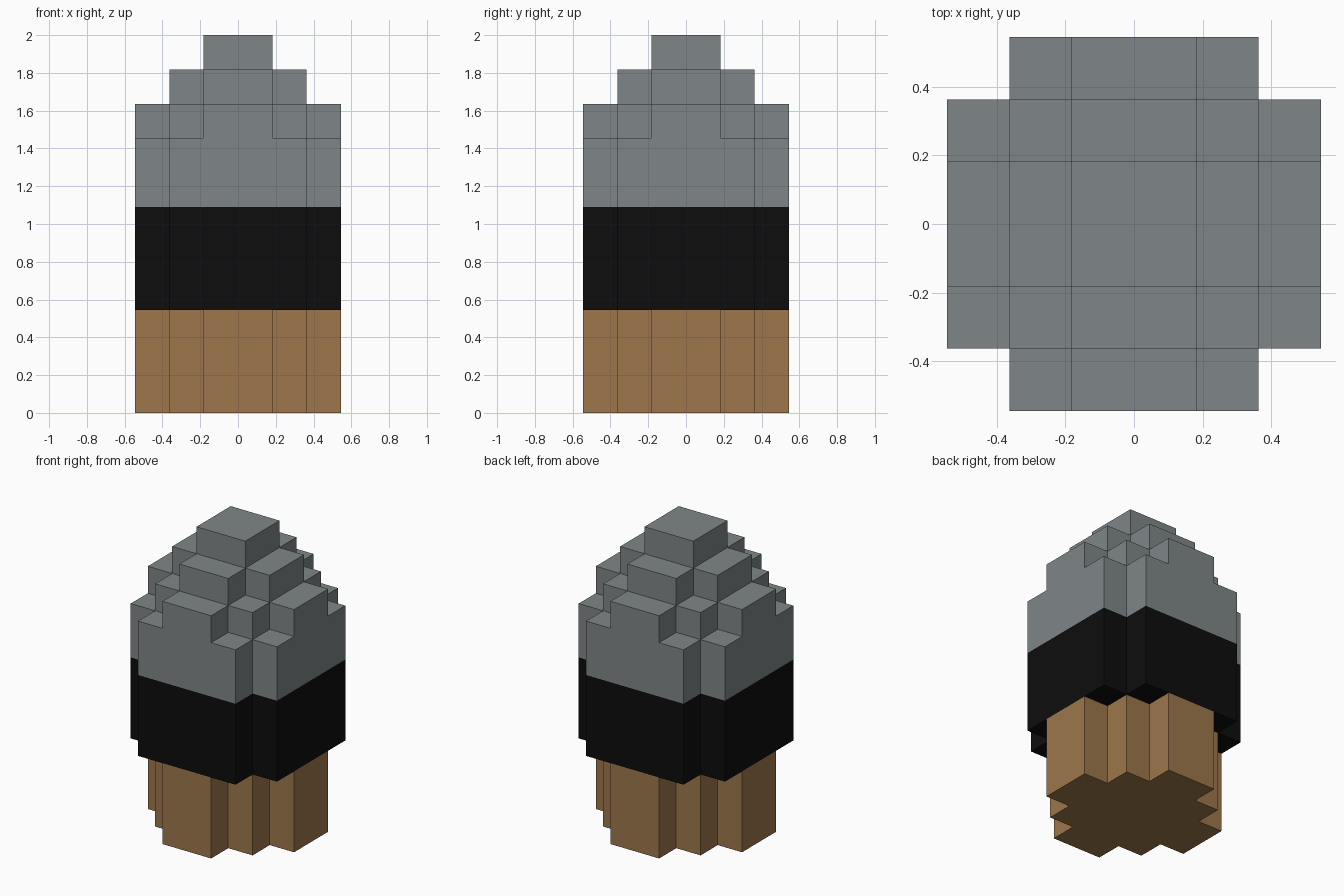
import bpy
import bmesh

if "Cube" in bpy.data.objects:
    bpy.data.objects.remove(bpy.data.objects["Cube"], do_unlink=True)

U = 2 / 11  # one block

# Quarter outlines in blocks, turned four times to close the shape
NOTCHED = [(3, 2), (2, 2), (2, 3)]
STEPPED = [(3, 1), (2, 1), (2, 2), (1, 2), (1, 3)]
CROSS = [(2, 1), (1, 1), (1, 2)]
SQUARE = [(1, 1)]


def make_material(name, color):
    mat = bpy.data.materials.new(name)
    mat.use_nodes = True
    mat.diffuse_color = (*color, 1)
    bsdf = next(n for n in mat.node_tree.nodes if n.type == "BSDF_PRINCIPLED")
    bsdf.inputs["Base Color"].default_value = (*color, 1)
    return mat


def full_outline(quarter):
    points, turn = [], list(quarter)
    for _ in range(4):
        points += turn
        turn = [(-y, x) for x, y in turn]
    return points


def add_layers(name, mat, layers):
    """Stack extruded outlines, each given as (outline, bottom, top)."""
    bm = bmesh.new()
    for quarter, bottom, top in layers:
        base = bm.faces.new([bm.verts.new((x * U, y * U, bottom * U))
                             for x, y in full_outline(quarter)])
        extruded = bmesh.ops.extrude_face_region(bm, geom=[base], use_keep_orig=True)
        verts = [g for g in extruded["geom"] if isinstance(g, bmesh.types.BMVert)]
        bmesh.ops.translate(bm, vec=(0, 0, (top - bottom) * U), verts=verts)
    bmesh.ops.recalc_face_normals(bm, faces=bm.faces)
    mesh = bpy.data.meshes.new(name)
    bm.to_mesh(mesh)
    bm.free()
    mesh.materials.append(mat)
    obj = bpy.data.objects.new(name, mesh)
    bpy.context.collection.objects.link(obj)
    return obj


brown = make_material("brown", (0.342, 0.184, 0.07))
black = make_material("black", (0.004, 0.004, 0.004))
grey = make_material("grey", (0.212, 0.238, 0.242))

# Narrow base, wide band, and stepped dome
add_layers("base", brown, [(STEPPED, 0, 3)])
add_layers("band", black, [(NOTCHED, 3, 6)])
add_layers("dome", grey, [(NOTCHED, 6, 8), (STEPPED, 8, 9),
                          (CROSS, 9, 10), (SQUARE, 10, 11)])
